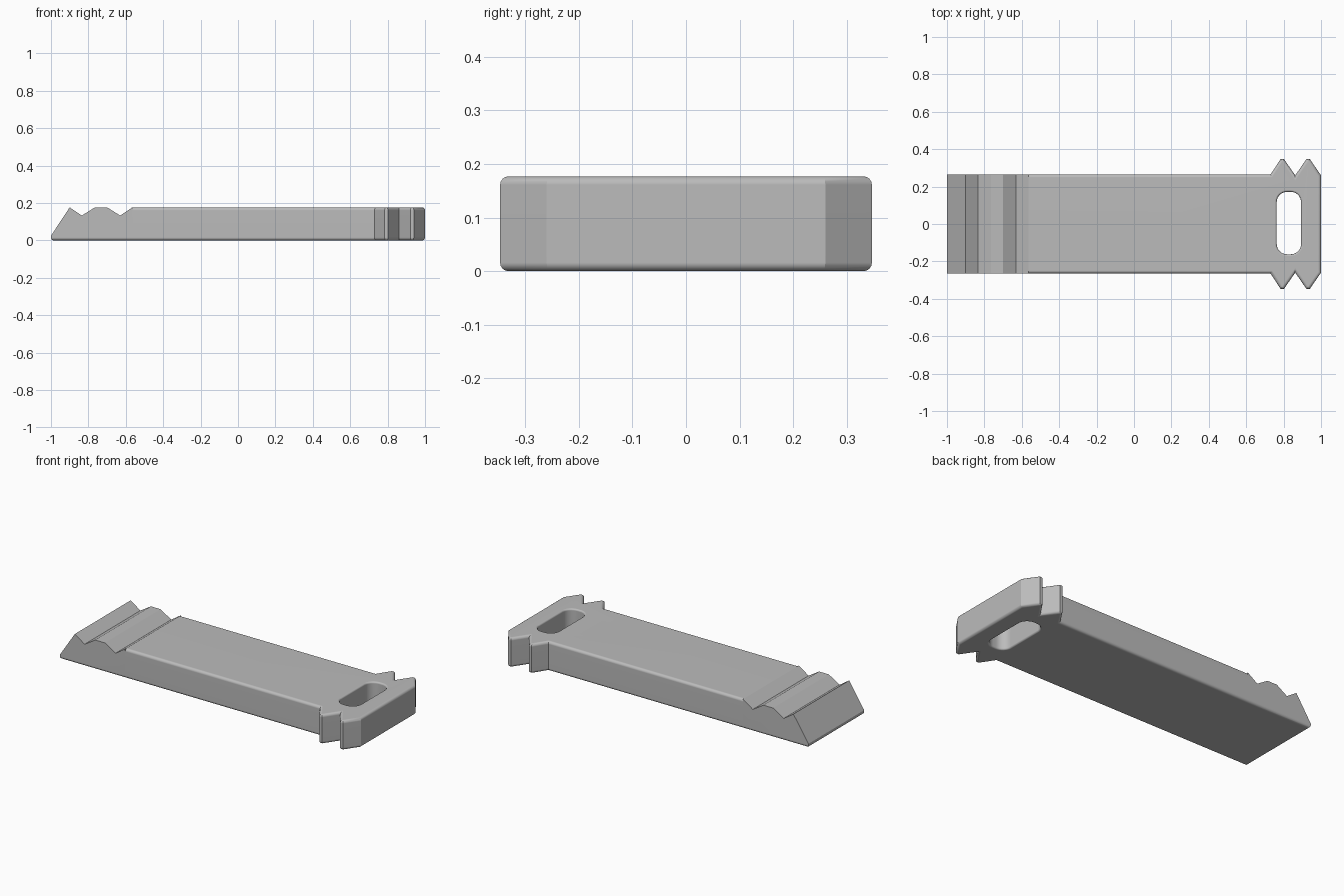
import bpy, bmesh, math
from mathutils import Vector

cube = bpy.data.objects.get("Cube")
if cube:
    bpy.data.objects.remove(cube, do_unlink=True)

HEIGHT, HALF_WIDTH, JOIN_X, FILLET = 0.177, 0.265, -0.565, 0.016

grey = bpy.data.materials.new("plain grey")
grey.use_nodes = True
grey.diffuse_color = (0.5, 0.5, 0.5, 1)
grey.node_tree.nodes["Principled BSDF"].inputs["Base Color"].default_value = (0.5, 0.5, 0.5, 1)


def prism(points, direction):
    """Extrude a closed polygon along a direction."""
    bm = bmesh.new()
    face = bm.faces.new([bm.verts.new(p) for p in points])
    moved = bmesh.ops.extrude_face_region(bm, geom=[face])["geom"]
    bmesh.ops.translate(bm, vec=Vector(direction),
                        verts=[g for g in moved if isinstance(g, bmesh.types.BMVert)])
    bmesh.ops.recalc_face_normals(bm, faces=bm.faces)
    return bm


def round_edges(bm, test):
    """Fillet every edge whose two end points satisfy the test."""
    edges = [e for e in bm.edges if test(e.verts[0].co, e.verts[1].co)]
    bmesh.ops.bevel(bm, geom=edges, offset=FILLET, segments=4, profile=0.5,
                    affect='EDGES', clamp_overlap=True)


def finish(bm, name):
    mesh = bpy.data.meshes.new(name)
    bm.to_mesh(mesh)
    bm.free()
    mesh.materials.append(grey)
    obj = bpy.data.objects.new(name, mesh)
    bpy.context.collection.objects.link(obj)
    return obj


def at_join(a, b):
    return abs(a.x - JOIN_X) < 0.001 and abs(b.x - JOIN_X) < 0.001


# Main bar with the pointed grips on both sides of its head
side = [(JOIN_X, HALF_WIDTH), (0.73, HALF_WIDTH), (0.784, 0.347), (0.802, 0.347),
        (0.862, 0.26), (0.922, 0.347), (0.94, 0.347), (1.0, 0.26)]
outline = [(x, y, 0) for x, y in side] + [(x, -y, 0) for x, y in reversed(side)]
bm = prism(outline, (0, 0, HEIGHT))
round_edges(bm, lambda a, b: abs(a.z - b.z) < 0.001 and not at_join(a, b))
bar = finish(bm, "bar_with_grip_head")

# Slot cutter: rounded rectangle rings that flare at the rims
def slot_ring(grow, z):
    ring = []
    for quarter, (sx, sy) in enumerate([(1, 1), (-1, 1), (-1, -1), (1, -1)]):
        for i in range(9):
            a = (quarter + i / 8) * math.pi / 2
            ring.append((0.828 + sx * 0.01 + (0.055 + grow) * math.cos(a),
                         0.005 + sy * 0.112 + (0.055 + grow) * math.sin(a), z))
    return ring

rim = 0.01
levels = [(rim, -0.05)]
for i in range(5):
    a = i / 4 * math.pi / 2
    levels.append((rim * (1 - math.sin(a)), rim * (1 - math.cos(a))))
levels += [(g, HEIGHT - z) for g, z in reversed(levels)]
bm = bmesh.new()
rings = [[bm.verts.new(p) for p in slot_ring(g, z)] for g, z in levels]
for low, high in zip(rings, rings[1:]):
    for i in range(len(low)):
        j = (i + 1) % len(low)
        bm.faces.new((low[i], low[j], high[j], high[i]))
bm.faces.new(rings[0])
bm.faces.new(rings[-1])
bmesh.ops.recalc_face_normals(bm, faces=bm.faces)
cutter = finish(bm, "slot_cutter")
cutter.hide_render = True
cutter.hide_set(True)
cut = bar.modifiers.new("slot", 'BOOLEAN')
cut.operation, cut.solver, cut.object = 'DIFFERENCE', 'EXACT', cutter

# Wedge end with two notches across the top
profile = [(-1, 0), (-1, 0.025), (-0.9, HEIGHT), (-0.835, 0.133), (-0.765, HEIGHT),
           (-0.7, HEIGHT), (-0.63, 0.133), (JOIN_X, HEIGHT), (JOIN_X, 0)]
bm = prism([(x, -HALF_WIDTH, z) for x, z in profile], (0, 2 * HALF_WIDTH, 0))
round_edges(bm, lambda a, b: max(a.z, b.z) < 0.001 and not at_join(a, b))
wedge = finish(bm, "notched_wedge_end")

# Bake the slot, then shade smooth with sharp edges kept
bpy.context.view_layer.update()
graph = bpy.context.evaluated_depsgraph_get()
slotted = bpy.data.meshes.new_from_object(bar.evaluated_get(graph))
bar.modifiers.clear()
bar.data = slotted
bpy.data.objects.remove(cutter, do_unlink=True)
for obj in (bar, wedge):
    bpy.ops.object.select_all(action='DESELECT')
    obj.select_set(True)
    bpy.context.view_layer.objects.active = obj
    bpy.ops.object.shade_smooth_by_angle(angle=math.radians(28))
    normals = obj.modifiers.new("even shading", 'WEIGHTED_NORMAL')
    normals.keep_sharp = True
